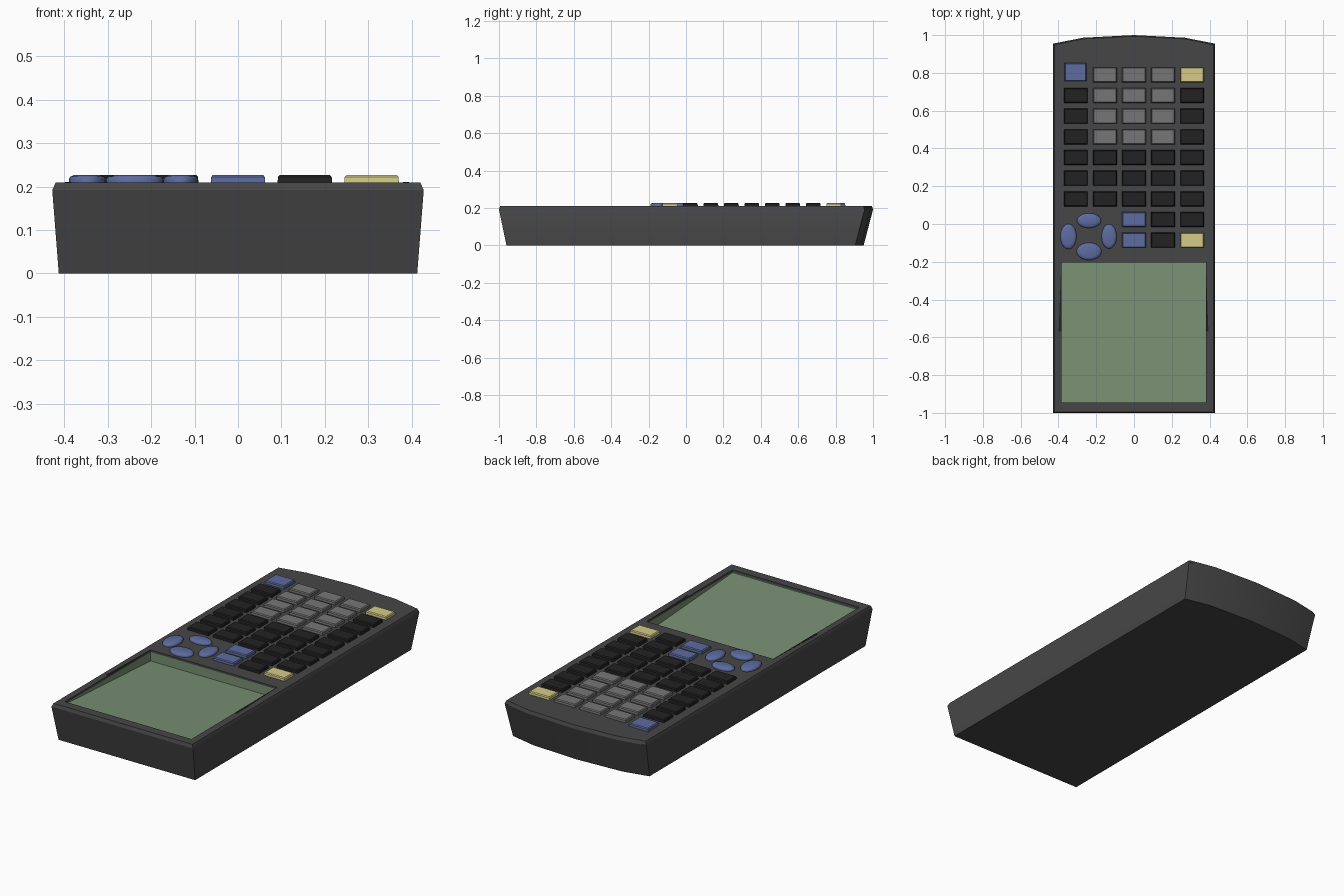
import bpy
import bmesh
from math import cos, sin, tau

if "Cube" in bpy.data.objects:
    bpy.data.objects.remove(bpy.data.objects["Cube"])


def material(name, r, g, b):
    m = bpy.data.materials.new(name)
    m.use_nodes = True
    m.diffuse_color = (r, g, b, 1)
    m.node_tree.nodes["Principled BSDF"].inputs["Base Color"].default_value = (r, g, b, 1)
    return m


CASE = material("case_grey", 0.062, 0.062, 0.062)
SCREEN = material("screen_green", 0.19, 0.28, 0.17)
BLACK = material("key_black", 0.016, 0.016, 0.016)
GREY = material("key_grey", 0.18, 0.18, 0.18)
BLUE = material("key_blue", 0.11, 0.15, 0.35)
YELLOW = material("key_yellow", 0.66, 0.60, 0.25)


def ring(bm, points):
    return [bm.verts.new(p) for p in points]


def skirt(bm, low, high, mat=0):
    """Join two matching rings with quads."""
    n = len(low)
    for i in range(n):
        f = bm.faces.new((low[i], low[(i + 1) % n], high[(i + 1) % n], high[i]))
        f.material_index = mat


def finish(bm, name, *mats, angle=0.6):
    bmesh.ops.recalc_face_normals(bm, faces=bm.faces)
    mesh = bpy.data.meshes.new(name)
    bm.to_mesh(mesh)
    bm.free()
    for m in mats:
        mesh.materials.append(m)
    ob = bpy.data.objects.new(name, mesh)
    bpy.context.scene.collection.objects.link(ob)
    bpy.ops.object.select_all(action="DESELECT")
    ob.select_set(True)
    bpy.context.view_layer.objects.active = ob
    bpy.ops.object.shade_smooth_by_angle(angle=angle)
    return ob


def lofted(name, mat, sections, angle=0.6):
    """Solid through a list of rings, capped at both ends."""
    bm = bmesh.new()
    rings = [ring(bm, s) for s in sections]
    for a, b in zip(rings, rings[1:]):
        skirt(bm, a, b)
    bm.faces.new(rings[0])
    bm.faces.new(rings[-1])
    return finish(bm, name, mat, angle=angle)


def case_outline(w, front, back, z):
    """Rectangle with a gently bowed back edge."""
    arc = [(w, back - 0.045), (0.27, back - 0.014), (0, back),
           (-0.27, back - 0.014), (-w, back - 0.045)]
    return [(x, y, z) for x, y in [(-w, front), (w, front)] + arc]


# Case with a sunken, sloping screen
TOP = 0.21
X0, X1, Y0, Y1 = -0.385, 0.38, -0.945, -0.205


def window(front_z, back_z):
    return [(X0, Y0, front_z), (X1, Y0, front_z), (X1, Y1, back_z), (X0, Y1, back_z)]


bm = bmesh.new()
base = ring(bm, case_outline(0.413, -0.96, 0.95, 0))
edge = ring(bm, case_outline(0.428, -1.0, 1.0, 0.192))
lip = ring(bm, case_outline(0.42, -0.994, 0.994, TOP))
rim = ring(bm, window(TOP, TOP))
step = ring(bm, window(0.199, 0.199))
floor = ring(bm, window(0.195, 0.15))
bm.faces.new(base)
skirt(bm, base, edge)
skirt(bm, edge, lip)
skirt(bm, rim, step)
skirt(bm, step, floor, 1)
bm.faces.new(floor).material_index = 1
border = [e for e in bm.edges if all(v in lip for v in e.verts)
          or all(v in rim for v in e.verts)]
bmesh.ops.triangle_fill(bm, edges=border, use_beauty=True)
finish(bm, "case", CASE, SCREEN, angle=0.5)

# Slim dark wedges beside the screen
for side, x in (("left", X1), ("right", X0)):
    out = 0.014 if x > 0 else -0.014
    wedge = [(x, Y1), (x + out, -0.57), (x, -0.57)]
    lofted("screen_wedge_" + side, BLACK,
           [[(a, b, z) for a, b in wedge] for z in (TOP - 0.001, TOP + 0.001)])


def box_key(name, mat, x, y, w=0.063, h=0.04):
    def rect(inset, z):
        return [(x + sx * (w - inset), y + sy * (h - inset), z)
                for sx, sy in ((-1, -1), (1, -1), (1, 1), (-1, 1))]
    lofted(name, mat, [rect(0, TOP - 0.005), rect(0.001, 0.222), rect(0.005, 0.227)], 0.3)


def oval_key(name, x, y, w, h):
    def oval(scale, z):
        return [(x + w * scale * cos(tau * i / 20), y + h * scale * sin(tau * i / 20), z)
                for i in range(20)]
    lofted(name, BLUE, [oval(0.97, TOP - 0.005), oval(1, 0.217),
                        oval(0.92, 0.223), oval(0.7, 0.227)], 0.9)


# Key grid, rows from the back; a dot leaves a gap
KEYS = {"k": ("black_key", BLACK), "g": ("grey_key", GREY),
        "b": ("blue_key", BLUE), "y": ("yellow_key", YELLOW)}
LAYOUT = [".gggy", "kgggk", "kgggk", "kgggk", "kkkkk", "kkkkk", "kkkkk", "..bkk", "..bky"]
for row, line in enumerate(LAYOUT):
    for col, code in enumerate(line):
        if code in KEYS:
            label, mat = KEYS[code]
            box_key(f"{label}_{row}_{col}", mat, (col - 2) * 0.154, 0.79 - row * 0.1095)

# Taller corner key
box_key("corner_key", BLUE, -0.309, 0.804, 0.058, 0.048)

# Direction keys
oval_key("direction_key_right", -0.347, -0.066, 0.043, 0.067)
oval_key("direction_key_left", -0.132, -0.066, 0.04, 0.065)
oval_key("direction_key_back", -0.238, 0.018, 0.064, 0.039)
oval_key("direction_key_front", -0.238, -0.145, 0.066, 0.046)
